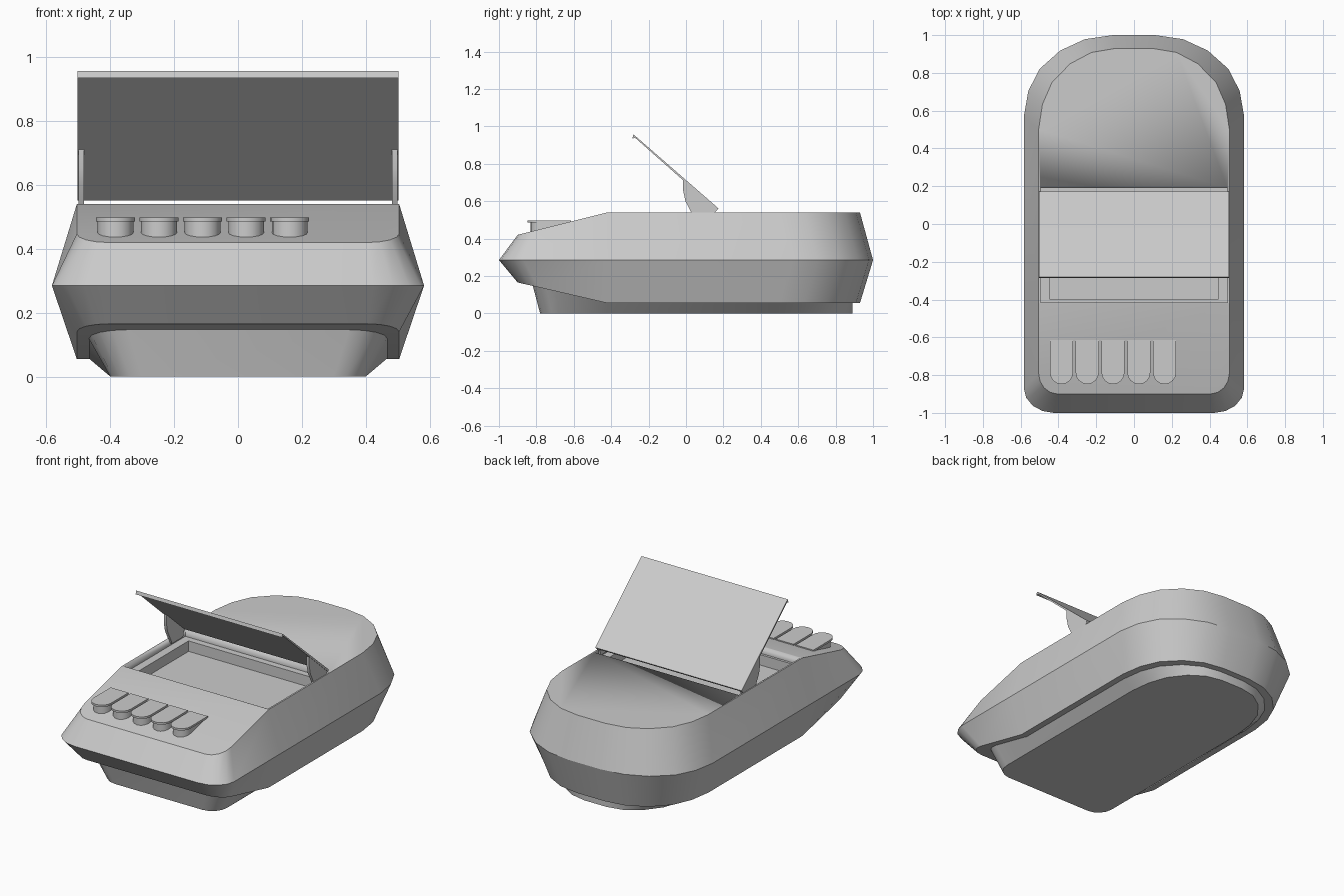
import bpy, bmesh, math

if "Cube" in bpy.data.objects:
    bpy.data.objects.remove(bpy.data.objects["Cube"])


def finish(bm, name, angle=30):
    bmesh.ops.recalc_face_normals(bm, faces=bm.faces[:])
    me = bpy.data.meshes.new(name)
    bm.to_mesh(me)
    bm.free()
    ob = bpy.data.objects.new(name, me)
    bpy.context.collection.objects.link(ob)
    bpy.ops.object.select_all(action='DESELECT')
    ob.select_set(True)
    bpy.context.view_layer.objects.active = ob
    bpy.ops.object.shade_smooth_by_angle(angle=math.radians(angle))
    return ob


def prism(name, pts, to3d, a, b):
    """Extrude a 2D profile between levels a and b."""
    bm = bmesh.new()
    lo = [bm.verts.new(to3d(p, a)) for p in pts]
    hi = [bm.verts.new(to3d(p, b)) for p in pts]
    bm.faces.new(lo)
    bm.faces.new(hi)
    for i in range(len(pts)):
        j = (i + 1) % len(pts)
        bm.faces.new((lo[i], lo[j], hi[j], hi[i]))
    return finish(bm, name)


def along_x(p, t):
    return (t, p[0], p[1])


def along_z(p, t):
    return (p[0], p[1], t)


KINK = -0.42  # where the top and underside begin to slope


def top_z(y):
    return 0.54 + 0.25 * min(0, y - KINK)


def under_z(y):
    return 0.055 - 0.23 * min(0, y - KINK)


def outline(w, front, back, straight, rx, ry):
    """Right half from front to back: small front corner, wide round back."""
    pts = []
    for i in range(5):
        a = math.radians(90 * i / 4)
        pts.append((w - rx + rx * math.sin(a), front + ry - ry * math.cos(a)))
    pts.append((w, KINK))
    # flattened superellipse-like back end
    for fx, fy in ((1, 0), (.96, .31), (.86, .58), (.67, .81), (.445, .95), (.19, 1)):
        pts.append((w * fx, straight + (back - straight) * fy))
    return pts


def loft(name, rings):
    """Skin mirrored half outlines, capping ends with a fold at the kink."""
    bm = bmesh.new()
    loops = []
    for half, zf in rings:
        full = half + [(-x, y) for x, y in reversed(half)]
        loops.append([bm.verts.new((x, y, zf(y))) for x, y in full])
    n = len(loops[0])
    for lo, hi in zip(loops, loops[1:]):
        for i in range(n):
            j = (i + 1) % n
            bm.faces.new((lo[i], lo[j], hi[j], hi[i]))
    for loop in (loops[0], loops[-1]):
        bm.faces.new(loop[5:n - 5])
        bm.faces.new(loop[:6] + loop[n - 6:])
    return finish(bm, name)


# Main body shell: underside, widest waist, top
inner = outline(0.505, -0.90, 0.93, 0.50, 0.10, 0.11)
waist = outline(0.583, -1.0, 1.0, 0.57, 0.16, 0.13)
body = loft("body", [(inner, under_z), (waist, lambda y: 0.285), (inner, top_z)])

# Stepped tape compartment cut into the top
for w, y0, y1, z in ((0.495, -0.415, 0.19, 0.495), (0.445, -0.40, 0.15, 0.43)):
    cutter = prism("compartment_cutter", [(-w, y0), (w, y0), (w, y1), (-w, y1)],
                   along_z, z, 0.7)
    mod = body.modifiers.new("compartment", 'BOOLEAN')
    mod.operation = 'DIFFERENCE'
    mod.solver = 'EXACT'
    mod.object = cutter
    bpy.context.view_layer.objects.active = body
    bpy.ops.object.modifier_apply(modifier=mod.name)
    bpy.data.objects.remove(cutter)

# Tapered base
base_low = outline(0.40, -0.78, 0.89, 0.46, 0.10, 0.10)
base_high = outline(0.47, -0.82, 0.89, 0.46, 0.12, 0.12)
loft("base", [(base_low, lambda y: 0.0), (base_high, lambda y: under_z(y) + 0.004)])

# Open lid with a small lip on its free edge
prism("lid", [(0.173, 0.562), (-0.276, 0.953), (-0.281, 0.957), (-0.287, 0.936),
              (-0.281, 0.936), (-0.272, 0.939), (0.165, 0.552)], along_x, -0.503, 0.503)

# Hinge brackets
arm = [(-0.015, 0.715), (-0.015, 0.655), (-0.003, 0.60), (0.028, 0.54), (0.04, 0.51),
       (0.15, 0.51), (0.155, 0.54), (0.168, 0.555)]
for side, s in (("left", -1), ("right", 1)):
    prism("hinge_" + side, arm, along_x, s * 0.482, s * 0.50)


# Five piano keys: overhanging cap on a narrower stem
def key_shape(cx, w, front, back):
    pts = [(cx + w, back), (cx - w, back)]
    for i in range(9):
        a = math.pi + math.pi * i / 8
        pts.append((cx + w * math.cos(a), front + w + w * math.sin(a)))
    return pts


for i in range(5):
    cx = -0.384 + 0.1365 * i
    prism(f"key_cap_{i + 1}", key_shape(cx, 0.061, -0.848, -0.615), along_z, 0.486, 0.498)
    prism(f"key_stem_{i + 1}", key_shape(cx, 0.056, -0.832, -0.63), along_z, 0.43, 0.488)
